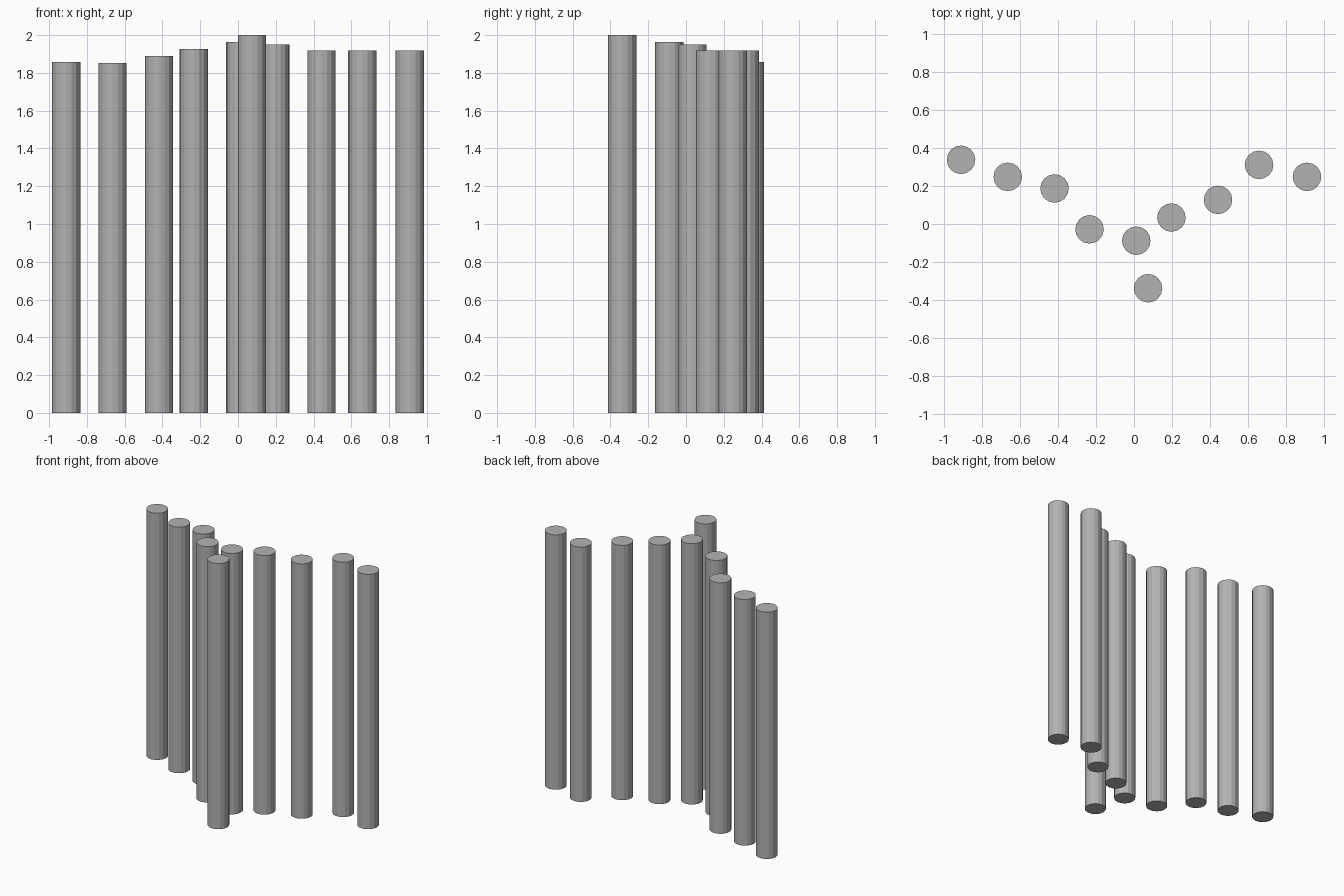
import bpy

RADIUS, SIDES = 0.075, 16

# One plain grey for every post
grey = bpy.data.materials.new("grey")
grey.diffuse_color = (0.45, 0.45, 0.45, 1)

# Each post: x, y, height
posts = [
    (-0.91, 0.338, 1.857), (-0.664, 0.248, 1.852), (-0.418, 0.187, 1.889),
    (-0.234, -0.028, 1.926), (0.012, -0.088, 1.963), (0.074, -0.338, 2.0),
    (0.197, 0.034, 1.95), (0.442, 0.127, 1.918), (0.658, 0.311, 1.918),
    (0.91, 0.248, 1.918),
]

for i, (x, y, h) in enumerate(posts, 1):
    bpy.ops.mesh.primitive_cylinder_add(
        vertices=SIDES, radius=RADIUS, depth=h, location=(x, y, h / 2))
    post = bpy.context.object
    post.name = f"post_{i}"
    post.data.materials.append(grey)
